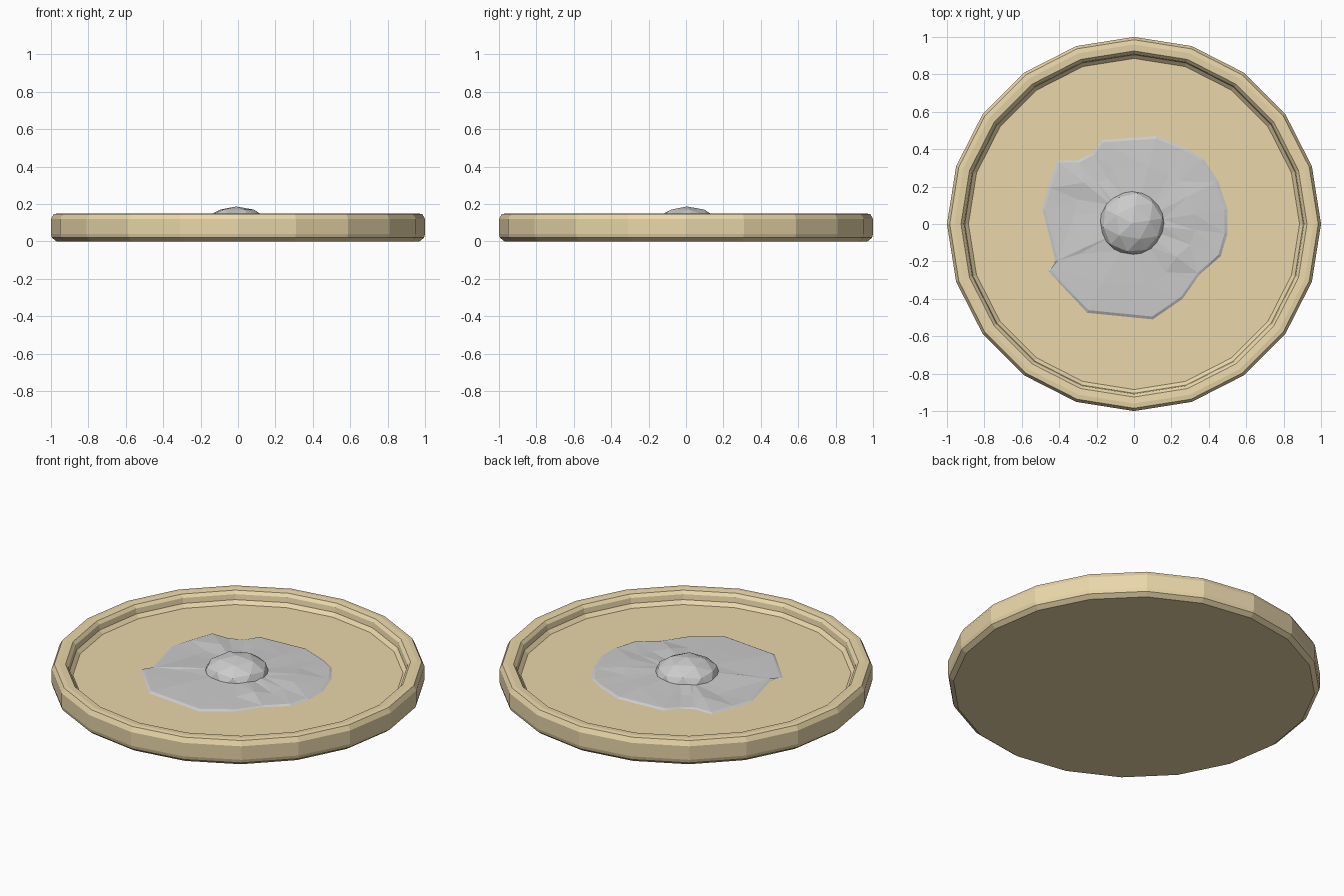
import bpy, bmesh, random
from math import cos, sin, tau

if "Cube" in bpy.data.objects:
    bpy.data.objects.remove(bpy.data.objects["Cube"])

random.seed(4)
SIDES = 20
FLOOR = 0.08


def add_object(name, bm):
    bmesh.ops.recalc_face_normals(bm, faces=bm.faces)
    mesh = bpy.data.meshes.new(name)
    bm.to_mesh(mesh)
    bm.free()
    obj = bpy.data.objects.new(name, mesh)
    bpy.context.collection.objects.link(obj)
    return obj


def bridge(bm, a, b):
    n = len(a)
    for i in range(n):
        j = (i + 1) % n
        bm.faces.new((a[i], a[j], b[j], b[i]))


# Plate: lathed rim profile (radius, height) with a closed floor and underside
profile = [(0.97, 0), (0.995, 0.02), (1.0, 0.04), (1.0, 0.12), (0.985, 0.147),
           (0.96, 0.15), (0.925, 0.147), (0.91, 0.13), (0.905, 0.10), (0.885, FLOOR)]
bm = bmesh.new()
rings = [[bm.verts.new((r * cos(tau * i / SIDES), r * sin(tau * i / SIDES), z))
          for i in range(SIDES)] for r, z in profile]
for a, b in zip(rings, rings[1:]):
    bridge(bm, a, b)
bm.faces.new(rings[0])
bm.faces.new(rings[-1])
plate = add_object("plate", bm)
gold = bpy.data.materials.new("gold")
gold.diffuse_color = (0.82, 0.68, 0.40, 1)
gold.use_nodes = True
gold.node_tree.nodes["Principled BSDF"].inputs["Base Color"].default_value = gold.diffuse_color
plate.data.materials.append(gold)

# Spill: thin faceted puddle with an irregular outline
outline = [(0.5, 0.08), (0.45, 0.23), (0.37, 0.35), (0.29, 0.40), (0.12, 0.47),
           (-0.17, 0.45), (-0.22, 0.38), (-0.30, 0.34), (-0.41, 0.34), (-0.46, 0.20),
           (-0.49, 0.08), (-0.42, -0.20), (-0.46, -0.25), (-0.25, -0.475), (0.10, -0.51),
           (0.26, -0.40), (0.35, -0.27), (0.465, -0.17), (0.5, -0.05)]
bm = bmesh.new()
puddle_rings = []
for scale, height, jitter in ((1, 0.002, 0), (0.97, 0.008, 0.003), (0.65, 0.016, 0.010), (0.3, 0.022, 0.004)):
    puddle_rings.append([bm.verts.new((x * scale, y * scale,
                         FLOOR + height + random.uniform(-jitter, jitter))) for x, y in outline])
for a, b in zip(puddle_rings, puddle_rings[1:]):
    bridge(bm, a, b)
bm.faces.new(puddle_rings[-1])
bmesh.ops.triangulate(bm, faces=bm.faces)
add_object("puddle", bm)

# Mound: squashed low-poly ball half sunk into the floor
bpy.ops.mesh.primitive_ico_sphere_add(subdivisions=2, radius=1, location=(-0.01, 0.005, 0.077),
                                      rotation=(0, 0, 0.15))
mound = bpy.context.object
mound.name = "mound"
mound.scale = (0.182, 0.18, 0.11)
bm = bmesh.new()
bm.from_mesh(mound.data)
bmesh.ops.bisect_plane(bm, geom=bm.verts[:] + bm.edges[:] + bm.faces[:],
                       plane_co=(0, 0, -0.3), plane_no=(0, 0, -1), clear_outer=True)
bm.to_mesh(mound.data)
bm.free()
